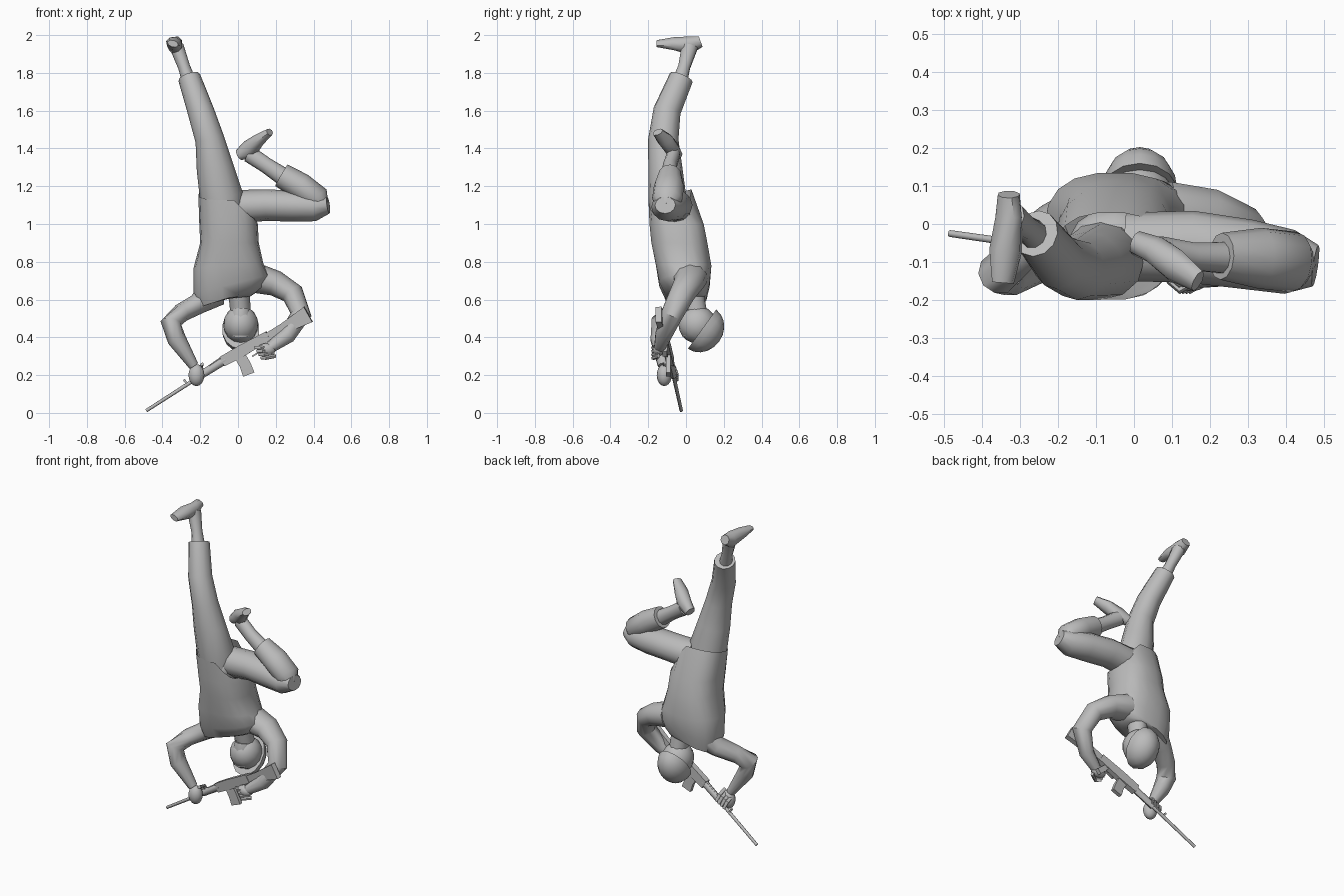
import bpy, bmesh, math
from mathutils import Vector, Matrix

grey = bpy.data.materials.new("plain grey")
grey.diffuse_color = (0.5, 0.5, 0.5, 1)


def finish(name, bm, angle=50):
    bmesh.ops.recalc_face_normals(bm, faces=bm.faces)
    me = bpy.data.meshes.new(name)
    bm.to_mesh(me)
    bm.free()
    me.materials.append(grey)
    ob = bpy.data.objects.new(name, me)
    bpy.context.collection.objects.link(ob)
    bpy.context.view_layer.objects.active = ob
    ob.select_set(True)
    bpy.ops.object.shade_smooth_by_angle(angle=math.radians(angle))
    ob.select_set(False)
    return ob


def skin(name, rings, cap_start=True, cap_end=True, angle=50):
    """Join rings of points into one surface."""
    bm = bmesh.new()
    vs = [[bm.verts.new(p) for p in r] for r in rings]
    n = len(vs[0])
    for a, b in zip(vs, vs[1:]):
        for i in range(n):
            j = (i + 1) % n
            bm.faces.new((a[i], a[j], b[j], b[i]))
    if cap_start:
        bm.faces.new(vs[0])
    if cap_end:
        bm.faces.new(vs[-1])
    return finish(name, bm, angle)


def tube(name, pts, n=10, ref=(0, 1, 0), box=False):
    """Loft along (x, y, z, half width, half depth along ref)."""
    if box:
        n = 4
    ph, k = (math.pi / 4, math.sqrt(2)) if box else (0, 1)
    c = [Vector(p[:3]) for p in pts]
    rings = []
    for i, p in enumerate(pts):
        t = (c[min(i + 1, len(c) - 1)] - c[max(i - 1, 0)]).normalized()
        u = t.cross(Vector(ref)).normalized()
        v = t.cross(u)
        rings.append([c[i] + u * p[3] * k * math.cos(ph + 2 * math.pi * j / n)
                      + v * p[4] * k * math.sin(ph + 2 * math.pi * j / n) for j in range(n)])
    return skin(name, rings, angle=30 if box else 50)


def ball(name, centre, axes, radii, keep_top=False):
    """Ellipsoid in a given frame; keep_top leaves only the dome."""
    bm = bmesh.new()
    bmesh.ops.create_uvsphere(bm, u_segments=14, v_segments=10, radius=1)
    if keep_top:
        bmesh.ops.delete(bm, geom=[v for v in bm.verts if v.co.z < -0.05], context='VERTS')
        bmesh.ops.holes_fill(bm, edges=[e for e in bm.edges if e.is_boundary])
    for v in bm.verts:
        v.co = Vector(centre) + sum((Vector(a) * r * q for a, r, q in zip(axes, radii, v.co)), Vector())
    return finish(name, bm)


# Jacket: slanted rings from the open hem (up) to the collar (down)
# z, centre x, centre y, half x, half y, slope in x
levels = [(1.155, -.06, -.085, .15, .115, 0), (1.0, -.05, -.05, .155, .145, 0),
          (.9, -.045, -.035, .155, .15, 0), (.78, -.05, -.012, .185, .148, .05),
          (.69, -.035, -.008, .2, .135, .25), (.625, -.04, .0, .175, .11, .32),
          (.615, -.01, .02, .1, .085, .2), (.61, .005, .03, .06, .06, .1)]
rings = []
for k, (z, cx, cy, hx, hy, s) in enumerate(levels):
    ring = []
    for j in range(18):
        a = 2 * math.pi * j / 18
        ca, sa = math.cos(a), math.sin(a)
        x = cx + hx * math.copysign(abs(ca) ** .8, ca)
        y = cy + hy * math.copysign(abs(sa) ** .8, sa)
        zz = z + s * x
        if k == 0:
            zz += .25 * (y + .085) - 1.1 * max(0, x + .02)
        ring.append(Vector((x, y, zz)))
    rings.append(ring)
skin("jacket", rings, cap_start=False)

# Trousers
ball("hips", (-.05, -.06, 1.06), Matrix.Identity(3), (.125, .105, .09))
tube("raised_trouser_leg", [(-.08, -.08, 1.0, .1, .1), (-.088, -.1, 1.15, .115, .1),
     (-.122, -.11, 1.3, .098, .09), (-.15, -.12, 1.45, .077, .08),
     (-.198, -.1, 1.6, .07, .073), (-.258, -.025, 1.775, .06, .065)], 12)
tube("bent_thigh", [(-.02, -.06, 1.09, .09, .09), (.15, -.06, 1.10, .083, .095),
     (.3, -.08, 1.095, .083, .092), (.41, -.1, 1.09, .075, .085), (.478, -.11, 1.1, .045, .055)], 12)
tube("bent_shin", [(.45, -.108, 1.09, .035, .045), (.42, -.1, 1.13, .072, .08),
     (.33, -.09, 1.2, .072, .08), (.23, -.085, 1.258, .066, .062)], 12)

# Ankles and shoes
tube("raised_ankle", [(-.25, -.04, 1.73, .04, .045), (-.285, -.01, 1.83, .032, .033),
     (-.325, .02, 1.94, .038, .045)])
tube("raised_shoe", [(-.33, .078, 1.965, .03, .03), (-.33, .02, 1.945, .05, .036),
     (-.338, -.07, 1.955, .035, .045), (-.345, -.155, 1.955, .018, .03)], 8, (1, 0, -.3))
tube("bent_ankle", [(.27, -.09, 1.23, .05, .045), (.15, -.085, 1.31, .042, .038),
     (.06, -.065, 1.37, .045, .035)])
tube("bent_shoe", [(.005, -.05, 1.365, .03, .033), (.06, -.07, 1.395, .05, .038),
     (.11, -.11, 1.445, .034, .045), (.168, -.15, 1.487, .02, .03)], 8)

# Sleeves
tube("front_sleeve", [(-.13, .01, .645, .09, .09), (-.215, -.015, .575, .055, .07),
     (-.30, -.07, .53, .05, .058), (-.355, -.13, .475, .056, .06),
     (-.325, -.14, .39, .05, .05), (-.235, -.12, .25, .027, .03)])
tube("rear_sleeve", [(.09, .02, .715, .08, .095), (.2, .015, .685, .068, .08),
     (.29, -.02, .63, .06, .068), (.333, -.075, .52, .056, .06),
     (.26, -.12, .41, .045, .045), (.17, -.14, .345, .03, .03)])

# Neck, head and rounded cap tilted back
edge, crown = Vector((0, -.585, -.81)), Vector((0, .81, -.585))
frame = (Vector((1, 0, 0)), edge, crown)
tube("neck", [(0, .03, .67, .06, .065), (.01, .045, .58, .055, .06), (.015, .06, .5, .055, .06)])
ball("head", (.015, .06, .468), frame, (.093, .1, .1))
tube("jaw", [(.015, .01, .55, .04, .03), (.015, 0, .49, .055, .035), (.015, .02, .41, .055, .04)], 8)
ball("cap", (.015, .085, .443), frame, (.1, .128, .112), True)

# Rifle, laid out along its axis from muzzle to butt
A, B = Vector((-.485, -.025, .012)), Vector((.37, -.145, .525))
axis = (B - A).normalized()
down = axis.cross(Vector((0, 1, 0))).normalized()
if down.z > 0:
    down = -down


def G(t, off, w, d):
    return (*(A.lerp(B, t) + down * off), w, d)


tube("barrel", [G(0, 0, .009, .009), G(.5, -.015, .011, .011)], 8)
tube("gas_tube", [G(.3, -.022, .008, .008), G(.5, -.034, .008, .008)], 6)
tube("front_sight", [G(.26, -.005, .006, .006), G(.255, -.04, .006, .006)], box=True)
tube("handguard", [G(.34, -.012, .02, .018), G(.5, -.016, .023, .02)], 8)
tube("receiver", [G(.48, -.016, .028, .018), G(.60, -.012, .031, .018), G(.76, -.008, .026, .017)], box=True)
tube("stock", [G(.75, -.006, .02, .014), G(.85, .0, .028, .015), G(1.0, .004, .046, .016)], box=True)
tube("magazine", [G(.575, .0, .03, .012), G(.575, .06, .03, .012), G(.565, .115, .032, .012)], box=True)
tube("pistol_grip", [G(.70, .01, .016, .012), G(.725, .085, .018, .012)], box=True)
tube("trigger_guard", [G(.63, .042, .004, .006), G(.70, .042, .004, .006)], box=True)

# Hands with fingers wrapped round the rifle
ball("front_hand", (-.22, -.115, .2), Matrix.Identity(3), (.043, .04, .058))
ball("rear_hand", (.15, -.145, .335), Matrix.Identity(3), (.05, .032, .034))
for i in range(4):
    f = i * .018
    tube("front_finger", [(-.245 + f, -.12, .225 + f * .6, .009, .011),
         (-.25 + f, -.06, .21 + f * .6, .009, .011), (-.235 + f, -.045, .17 + f * .6, .007, .009)], 6, (1, 0, .6))
    tube("rear_finger", [(.17 + f * .5, -.145, .355 - f, .01, .011),
         (.12 + f * .5, -.175, .345 - f, .01, .011), (.09 + f * .6, -.15, .345 - f, .007, .008)], 6, (0, .3, 1))
